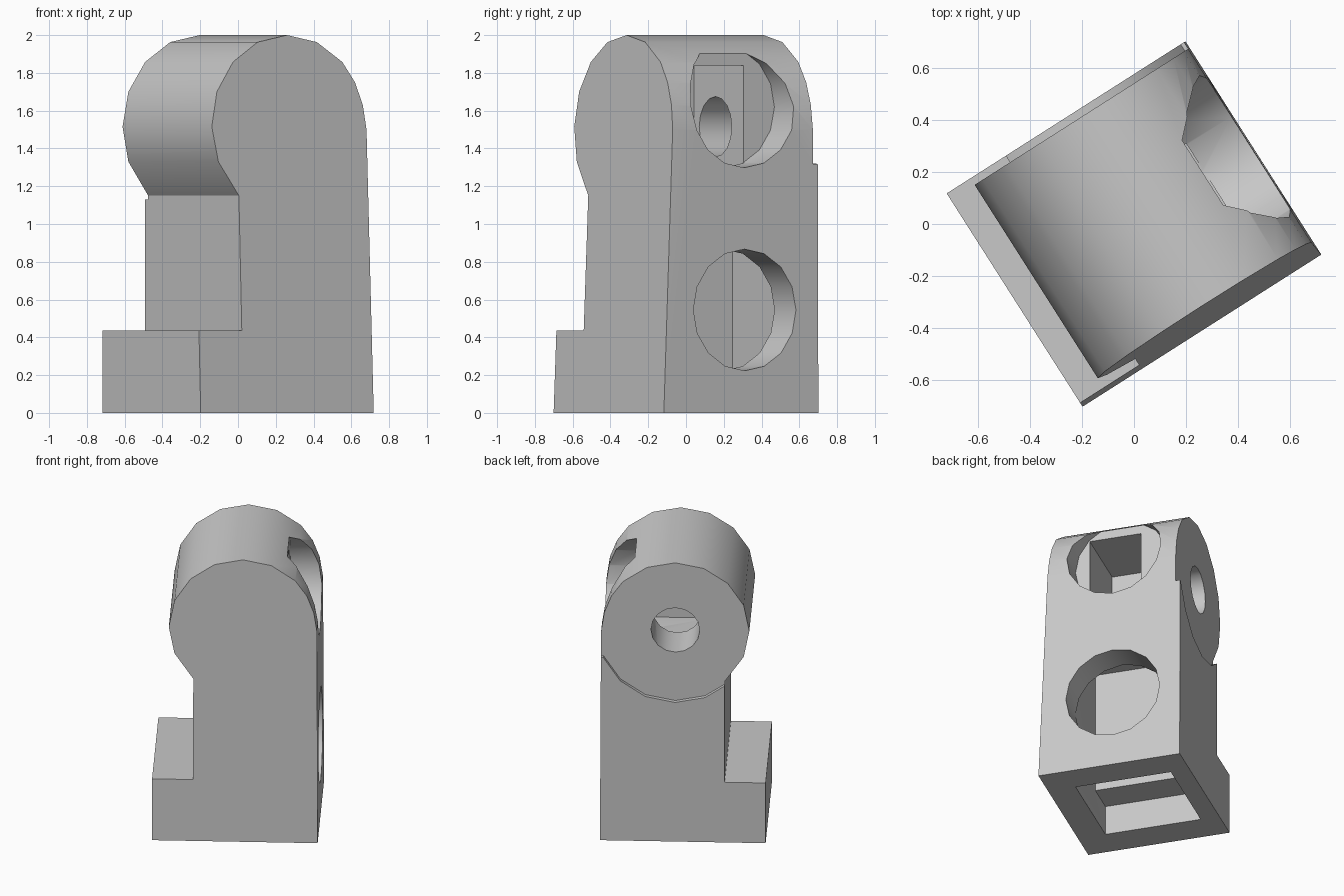
import bpy, bmesh, math
from mathutils import Matrix

if "Cube" in bpy.data.objects:
    bpy.data.objects.remove(bpy.data.objects["Cube"], do_unlink=True)

grey = bpy.data.materials.new("light grey")
grey.use_nodes = True
colour = (0.58, 0.58, 0.58, 1)
grey.diffuse_color = colour
grey.node_tree.nodes["Principled BSDF"].inputs["Base Color"].default_value = colour

HIP_X, HIP_Z, HIP_R = 0.05, 1.515, 0.485


def arc(cx, cz, radius, first, last, step=22.5):
    count = round((last - first) / step)
    angles = [math.radians(first + i * step) for i in range(count + 1)]
    return [(cx + radius * math.cos(a), cz + radius * math.sin(a)) for a in angles]


def prism(name, outline, low, high, axis="y"):
    """Extrude an outline between low and high along the given local axis."""
    bm = bmesh.new()

    def place(p, d):
        return (p[0], d, p[1]) if axis == "y" else (d, p[0], p[1])

    rings = [[bm.verts.new(place(p, d)) for p in outline] for d in (low, high)]
    bm.faces.new(rings[0])
    bm.faces.new(rings[1])
    for i in range(len(outline)):
        j = (i + 1) % len(outline)
        bm.faces.new((rings[0][i], rings[0][j], rings[1][j], rings[1][i]))
    bmesh.ops.recalc_face_normals(bm, faces=bm.faces)
    mesh = bpy.data.meshes.new(name)
    bm.to_mesh(mesh)
    bm.free()
    mesh.materials.append(grey)
    obj = bpy.data.objects.new(name, mesh)
    bpy.context.collection.objects.link(obj)
    return obj


def box(name, x, y, z):
    return prism(name, [(x[0], z[0]), (x[1], z[0]), (x[1], z[1]), (x[0], z[1])], *y)


def carve(target, cutter):
    cutter.hide_render = True
    mod = target.modifiers.new(cutter.name, "BOOLEAN")
    mod.operation = "DIFFERENCE"
    mod.solver = "EXACT"
    mod.object = cutter
    bpy.context.view_layer.objects.active = target
    bpy.ops.object.modifier_apply(modifier=mod.name)
    bpy.data.objects.remove(cutter, do_unlink=True)


# Leg block: toe, shin and rounded hip in one profile
profile = [(-0.543, 0), (0.543, 0), (0.536, 1.5), (0.516, 1.63), (0.47, 1.75)]
profile += arc(HIP_X, HIP_Z, HIP_R, 45, 202.5)
profile += [(-0.274, 1.15), (-0.274, 0.435), (-0.543, 0.435)]
leg = prism("leg", profile, -0.485, 0.485)

# Slight draft on the flat outer side
for v in leg.data.vertices:
    if v.co.y < 0:
        v.co.y += 0.04 * v.co.z

# Shallow step around the hip disc on the inner side
step = arc(HIP_X, HIP_Z, 0.51, 202.5, 337.5) + [(0.7, 1.29), (0.7, 2.1), (-0.7, 2.1), (-0.7, 1.29)]
carve(leg, prism("hip_step", step, 0.455, 0.6))

# Hollow inside: sole socket with a low toe ceiling, shin chamber, hip chamber
sole = [(-0.32, -0.1), (0.33, -0.1), (0.33, 1.08), (-0.1, 1.08), (-0.1, 0.21), (-0.32, 0.21)]
carve(leg, prism("sole_socket", sole, -0.297, 0.357))
carve(leg, box("hip_chamber", (-0.16, 0.335), (-0.2, 0.153), (1.3, 1.84)))

# Round sockets in the back of the leg
for name, z in (("lower_socket", 0.545), ("upper_socket", 1.62)):
    carve(leg, prism(name, arc(0.024, z, 0.322, 0, 337.5), 0.328, 0.7, "x"))

# Pin hole through the hip disc
carve(leg, prism("pin_hole", arc(HIP_X, HIP_Z, 0.16, 0, 337.5), 0.1, 0.6))

# Turn the leg to its stance
leg.data.transform(Matrix.Rotation(math.radians(32.5), 4, "Z"))
bpy.ops.object.select_all(action="DESELECT")
leg.select_set(True)
bpy.context.view_layer.objects.active = leg
bpy.ops.object.shade_smooth_by_angle(angle=math.radians(30))
